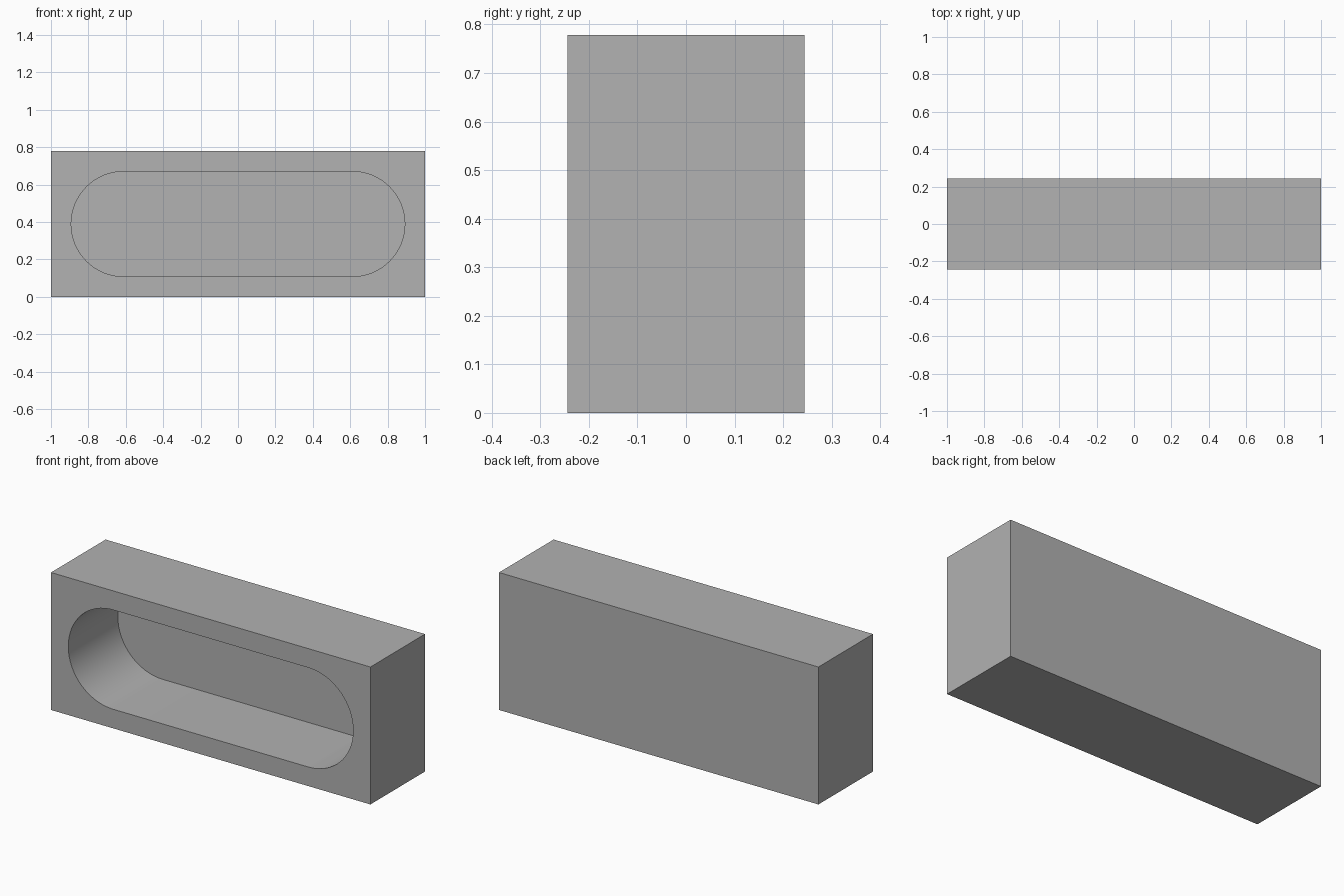
import bpy
import bmesh
from math import pi, sin, cos, radians

if "Cube" in bpy.data.objects:
    bpy.data.objects.remove(bpy.data.objects["Cube"], do_unlink=True)

WIDTH, DEPTH, HEIGHT = 2.0, 0.488, 0.778
RIM = 0.108             # frame around the pocket
POCKET_DEPTH = 0.443
SEGMENTS = 32           # steps per rounded end

grey = bpy.data.materials.new("plain grey")
grey.use_nodes = True
colour = (0.445, 0.445, 0.445, 1)
grey.diffuse_color = colour
grey.node_tree.nodes["Principled BSDF"].inputs["Base Color"].default_value = colour


def make_prism(name, outline, y_front, y_back):
    """Extrude an x-z outline from y_front to y_back."""
    bm = bmesh.new()
    face = bm.faces.new([bm.verts.new((x, y_front, z)) for x, z in outline])
    out = bmesh.ops.extrude_face_region(bm, geom=[face], use_keep_orig=True)
    verts = [g for g in out["geom"] if isinstance(g, bmesh.types.BMVert)]
    bmesh.ops.translate(bm, verts=verts, vec=(0, y_back - y_front, 0))
    bmesh.ops.recalc_face_normals(bm, faces=bm.faces)
    mesh = bpy.data.meshes.new(name)
    bm.to_mesh(mesh)
    bm.free()
    mesh.materials.append(grey)
    obj = bpy.data.objects.new(name, mesh)
    bpy.context.collection.objects.link(obj)
    return obj


# Solid rectangular block
half = WIDTH / 2
front = -DEPTH / 2
block = make_prism("hollowed_block",
                   [(-half, 0), (half, 0), (half, HEIGHT), (-half, HEIGHT)],
                   front, -front)

# Pocket shape: a slot with semicircular ends
radius = HEIGHT / 2 - RIM
centre = half - RIM - radius
slot = []
for side, start in ((1, -pi / 2), (-1, pi / 2)):
    for i in range(SEGMENTS + 1):
        a = start + pi * i / SEGMENTS
        slot.append((side * centre + radius * cos(a), HEIGHT / 2 + radius * sin(a)))
cutter = make_prism("pocket_cutter", slot, front - 0.1, front + POCKET_DEPTH)
cutter.hide_render = True

# Cut the pocket and discard the cutter
cut = block.modifiers.new("pocket", "BOOLEAN")
cut.operation = "DIFFERENCE"
cut.solver = "EXACT"
cut.object = cutter
bpy.ops.object.select_all(action="DESELECT")
bpy.context.view_layer.objects.active = block
block.select_set(True)
bpy.ops.object.modifier_apply(modifier=cut.name)
bpy.data.objects.remove(cutter, do_unlink=True)

# Smooth rounded ends, sharp edges
bpy.ops.object.shade_smooth_by_angle(angle=radians(30))
